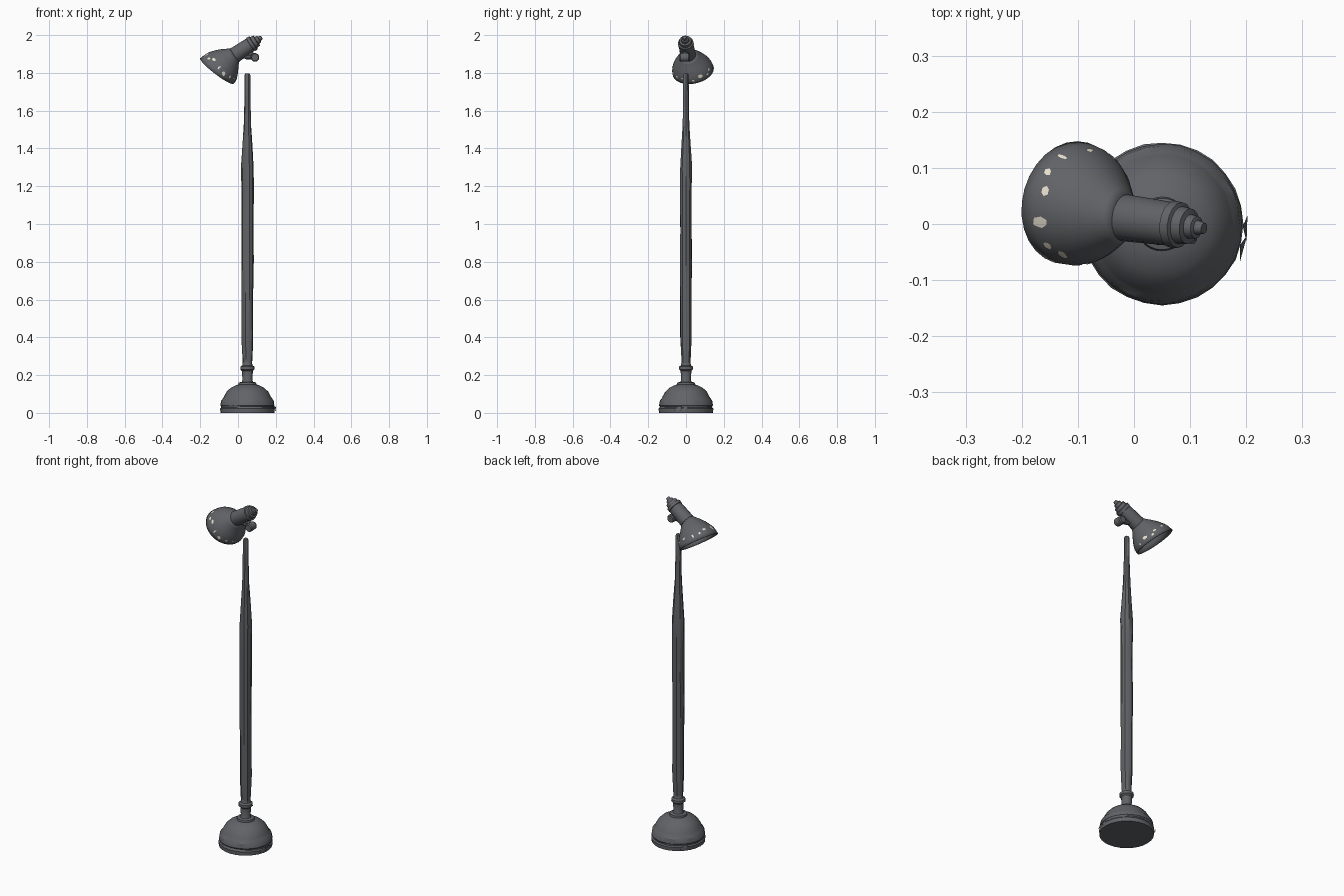
import bpy, math, random
from mathutils import Vector

if "Cube" in bpy.data.objects:
    bpy.data.objects.remove(bpy.data.objects["Cube"])

random.seed(4)


def material(name, rgb):
    m = bpy.data.materials.new(name)
    m.diffuse_color = (*rgb, 1)
    m.use_nodes = True
    m.node_tree.nodes["Principled BSDF"].inputs["Base Color"].default_value = m.diffuse_color
    return m


METAL = material("grey_metal", (0.12, 0.125, 0.135))
CREAM = material("bare_cream", (0.8, 0.74, 0.62))


def make_object(name, verts, faces, mat=METAL, angle=30):
    me = bpy.data.meshes.new(name)
    me.from_pydata([tuple(v) for v in verts], [], faces)
    me.materials.append(mat)
    ob = bpy.data.objects.new(name, me)
    bpy.context.collection.objects.link(ob)
    bpy.ops.object.select_all(action='DESELECT')
    ob.select_set(True)
    bpy.context.view_layer.objects.active = ob
    bpy.ops.object.shade_smooth_by_angle(angle=math.radians(angle))
    return ob


def ring_point(centre, normal, radius, a):
    n = normal.normalized()
    u = Vector((0, 1, 0)).cross(n).normalized()
    return centre + radius * (math.cos(a) * u + math.sin(a) * n.cross(u))


def loft(name, rings, sides, jitter=0.0, caps=(True, True), angle=30):
    """Skin a list of (centre, normal, radius) rings."""
    verts, faces = [], []
    for c, n, r in rings:
        for i in range(sides):
            rr = r * (1 + random.uniform(-jitter, jitter))
            verts.append(ring_point(c, n, rr, math.tau * i / sides))
    for k in range(len(rings) - 1):
        for i in range(sides):
            j = (i + 1) % sides
            a, b = k * sides, (k + 1) * sides
            faces.append((a + i, a + j, b + j, b + i))
    if caps[0]:
        faces.append(tuple(reversed(range(sides))))
    if caps[1]:
        faces.append(tuple(range(len(verts) - sides, len(verts))))
    return make_object(name, verts, faces, angle=angle)


def lathe(name, profile, sides, jitter=0.0, angle=30):
    up = Vector((0, 0, 1))
    return loft(name, [(Vector((0.05, 0, z)), up, r) for r, z in profile], sides, jitter, angle=angle)


# Weighted domed base with a grooved foot
lathe("base", [(0.143, 0), (0.145, 0.022), (0.139, 0.028), (0.139, 0.034), (0.143, 0.04),
               (0.138, 0.066), (0.128, 0.078), (0.123, 0.088), (0.11, 0.112), (0.089, 0.132),
               (0.06, 0.147), (0.048, 0.15), (0.046, 0.16), (0.033, 0.164)], 28, 0.006)

# Turned neck and collar
lathe("neck_collar", [(0.031, 0.16), (0.026, 0.175), (0.029, 0.222), (0.038, 0.23),
                      (0.038, 0.245), (0.027, 0.252), (0.024, 0.27)], 14, 0.02)

# Slightly battered pole, narrowing towards the top
lathe("pole", [(0.024, 0.25), (0.027, 0.3), (0.031, 0.4), (0.031, 0.6), (0.032, 0.8),
               (0.032, 1.0), (0.033, 1.2), (0.033, 1.3), (0.025, 1.43), (0.019, 1.53),
               (0.016, 1.65), (0.015, 1.79), (0.011, 1.798)], 10, 0.05)

# Torn flakes on the foot
for k, (a, h) in enumerate([(-0.28, 0.05), (-0.05, 0.06), (2.4, 0.03)]):
    def foot(da, r, z):
        return (0.05 + r * math.cos(a + da), r * math.sin(a + da), z)
    make_object(f"foot_flake_{k}", [foot(-0.16, 0.154, 0.012), foot(0.02, 0.144, 0.036),
                                    foot(0.15, 0.153, 0.03), foot(0.0, 0.146, 0.01)], [(0, 1, 2, 3)])

# Shade: bends from the rim direction into the socket direction
RIM, RIM_N = Vector((-0.112, 0.038, 1.81)), Vector((0.6, -0.16, 0.78)).normalized()
NECK, AXIS = Vector((-0.016, 0.011, 1.895)), Vector((0.83, -0.11, 0.55)).normalized()
SHADE = [(0, 0.111), (0.15, 0.109), (0.35, 0.101), (0.55, 0.086), (0.75, 0.067), (0.9, 0.051), (1, 0.042)]


def shade_ring(t):
    for (t0, r0), (t1, r1) in zip(SHADE, SHADE[1:]):
        if t <= t1:
            break
    r = r0 + (r1 - r0) * (t - t0) / (t1 - t0)
    return RIM.lerp(NECK, t), RIM_N.lerp(AXIS, t), r


shade = loft("lamp_shade", [shade_ring(t) for t, _ in SHADE], 28, caps=(False, False))
solid = shade.modifiers.new("thickness", 'SOLIDIFY')
solid.thickness = 0.004
solid.offset = -1

# Paint chips showing cream around the shade
verts, faces = [], []
for k in range(15):
    a0 = math.tau * (k + random.uniform(-0.3, 0.3)) / 15
    t0 = random.uniform(0.18, 0.36)
    w, h = random.uniform(0.05, 0.15), random.uniform(0.04, 0.12)
    start = len(verts)
    for i in range(7):
        s = 0 if i == 0 else random.uniform(0.6, 1.1)
        p = math.tau * i / 6
        c, n, r = shade_ring(t0 + s * h * math.sin(p))
        verts.append(ring_point(c, n, r + 0.0015, a0 + s * w * math.cos(p)))
    faces += [(start, start + i, start + i % 6 + 1) for i in range(1, 7)]
make_object("paint_chips", verts, faces, CREAM)

# Stepped bulb socket behind the shade
loft("socket", [(NECK + AXIS * d, AXIS, r) for d, r in
                [(-0.008, 0.041), (0, 0.042), (0.1, 0.039), (0.102, 0.042), (0.118, 0.041), (0.12, 0.034),
                 (0.138, 0.032), (0.14, 0.022), (0.154, 0.02), (0.156, 0.013), (0.17, 0.01)]], 16)

# Swivel knob and its stem under the socket
knob, side = Vector((0.09, -0.008, 1.882)), Vector((0, 1, 0.001))
u = Vector((0, 0, 1))


def rod(name, a, b, r, sides):
    d = (b - a).normalized()
    ref = Vector((1, 0, 0)) if abs(d.x) < 0.7 else u
    p = d.cross(ref).normalized()
    q = d.cross(p)
    n = sides
    vs = []
    for t, k in ((0, 0.8), (0.12, 1), (0.88, 1), (1, 0.8)):
        for i in range(n):
            ang = math.tau * i / n
            vs.append(a.lerp(b, t) + r * k * (math.cos(ang) * p + math.sin(ang) * q))
    fs = [(m * n + i, m * n + (i + 1) % n, (m + 1) * n + (i + 1) % n, (m + 1) * n + i)
          for m in range(3) for i in range(n)]
    fs += [tuple(reversed(range(n))), tuple(range(3 * n, 4 * n))]
    return make_object(name, vs, fs)


rod("swivel_knob", knob - side * 0.027, knob + side * 0.027, 0.023, 14)
rod("swivel_stem", knob, Vector((0.045, 0.0, 1.92)), 0.014, 10)
rod("swivel_bracket", knob, Vector((0.035, 0.003, 1.885)), 0.013, 10)
